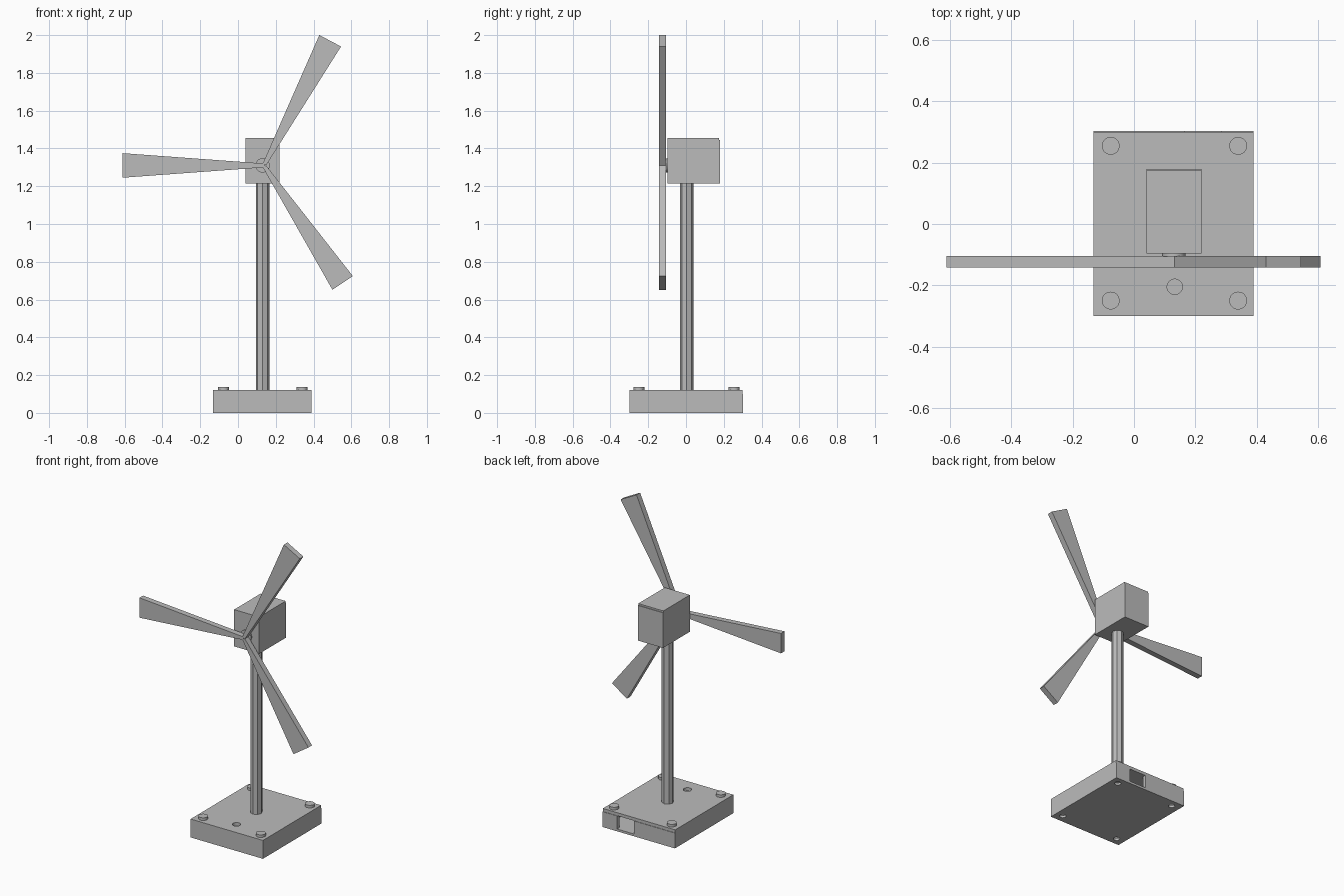
import bpy, bmesh
from math import pi
from mathutils import Vector

if "Cube" in bpy.data.objects:
    bpy.data.objects.remove(bpy.data.objects["Cube"], do_unlink=True)

grey = bpy.data.materials.new("plain_grey")
grey.use_nodes = True
grey.diffuse_color = (0.5, 0.5, 0.5, 1)
grey.node_tree.nodes["Principled BSDF"].inputs["Base Color"].default_value = (0.5, 0.5, 0.5, 1)


def finish(name, bm):
    bmesh.ops.recalc_face_normals(bm, faces=bm.faces)
    mesh = bpy.data.meshes.new(name)
    bm.to_mesh(mesh)
    bm.free()
    mesh.materials.append(grey)
    obj = bpy.data.objects.new(name, mesh)
    bpy.context.collection.objects.link(obj)
    return obj


def box(name, lo, hi):
    lo, hi = Vector(lo), Vector(hi)
    bm = bmesh.new()
    bmesh.ops.create_cube(bm, size=1)
    bmesh.ops.scale(bm, vec=hi - lo, verts=bm.verts)
    bmesh.ops.translate(bm, vec=(lo + hi) / 2, verts=bm.verts)
    return finish(name, bm)


def rod(name, start, end, radius, sides=32):
    start, end = Vector(start), Vector(end)
    bm = bmesh.new()
    bmesh.ops.create_cone(bm, cap_ends=True, segments=sides, radius1=radius,
                          radius2=radius, depth=(end - start).length)
    turn = Vector((0, 0, 1)).rotation_difference(end - start).to_matrix()
    bmesh.ops.rotate(bm, matrix=turn, verts=bm.verts)
    bmesh.ops.translate(bm, vec=(start + end) / 2, verts=bm.verts)
    obj = finish(name, bm)
    if sides > 8:
        bpy.ops.object.select_all(action="DESELECT")
        obj.select_set(True)
        bpy.context.view_layer.objects.active = obj
        bpy.ops.object.shade_smooth_by_angle(angle=pi / 6)
    return obj


def cut(target, cutter):
    mod = target.modifiers.new(cutter.name, "BOOLEAN")
    mod.operation = "DIFFERENCE"
    mod.solver = "EXACT"
    mod.object = cutter
    cutter.hide_render = True
    cutter.hide_viewport = True
    cutter.display_type = "WIRE"


X = 0.13          # axis of the tower
HUB_Z = 1.31

# Hollow base tray with a socket opening in its back wall, and its lid
tray = box("base_tray", (-0.132, -0.3, 0), (0.39, 0.303, 0.1))
lid = box("base_lid", (-0.132, -0.3, 0.1), (0.39, 0.3, 0.12))
cut(tray, box("tray_cavity_cutter", (-0.11, -0.28, 0.015), (0.368, 0.28, 0.15)))
cut(tray, box("socket_cutter", (0.165, 0.25, 0.015), (0.285, 0.35, 0.15)))
cut(lid, rod("button_hole_cutter", (0.133, -0.205, 0.05), (0.133, -0.205, 0.2), 0.025))

# Corner screws, each above a hole in the tray floor
for i, sx in enumerate((-0.076, 0.34)):
    for j, sy in enumerate((-0.25, 0.255)):
        tag = ("right", "left")[i] + "_" + ("front", "back")[j]
        rod("screw_head_" + tag, (sx, sy, 0.12), (sx, sy, 0.137), 0.029)
        rod("screw_shaft_" + tag, (sx, sy, 0.02), (sx, sy, 0.121), 0.015)
        cut(tray, rod("screw_hole_cutter_" + tag, (sx, sy, -0.05), (sx, sy, 0.03), 0.019))

# Octagonal tower
rod("tower", (X, 0.003, 0.115), (X, 0.003, 1.22), 0.036, 8)

# Generator housing with a thin cover on top
box("housing", (0.04, -0.097, 1.215), (0.221, 0.18, 1.444))
box("housing_cover", (0.04, -0.097, 1.444), (0.221, 0.176, 1.455))

# Hub collar between the housing and the blades
rod("hub_collar", (X, -0.106, HUB_Z), (X, -0.09, HUB_Z), 0.038)
rod("hub_pin", (X, -0.138, HUB_Z), (X, -0.09, HUB_Z), 0.012)


# Flat blades that widen from root to tip
def blade(name, root, tip):
    root, tip = Vector(root), Vector(tip)
    side = (tip - root).normalized().orthogonal()
    outline = (root + side * 0.01, root - side * 0.01,
               tip - side * 0.065, tip + side * 0.065)
    bm = bmesh.new()
    face = bm.faces.new([bm.verts.new((p.x, -0.142, p.y)) for p in outline])
    made = bmesh.ops.extrude_face_region(bm, geom=[face])["geom"]
    bmesh.ops.translate(bm, vec=(0, 0.037, 0),
                        verts=[g for g in made if isinstance(g, bmesh.types.BMVert)])
    return finish(name, bm)


blade("blade_right", (0.14, HUB_Z), (-0.612, HUB_Z))
blade("blade_upper", (0.14, 1.315), (0.488, 1.97))
blade("blade_lower", (0.14, 1.305), (0.554, 0.688))
